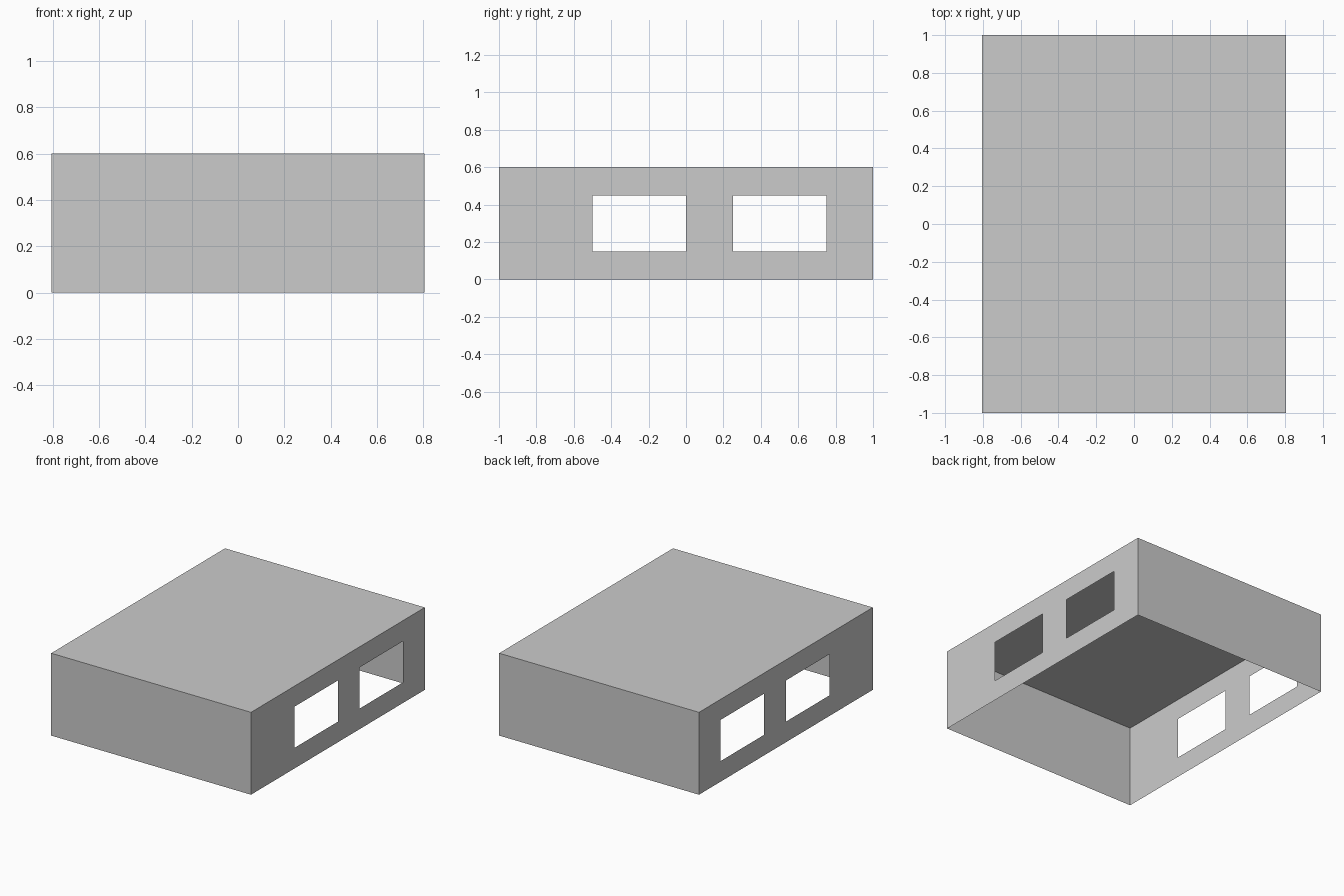
import bpy
import bmesh

if "Cube" in bpy.data.objects:
    bpy.data.objects.remove(bpy.data.objects["Cube"])

W, L, H = 0.805, 1.0, 0.6              # half width, half length, height
Y_CUTS = [-L, -0.5, 0.0, 0.25, 0.75, L]
Z_CUTS = [0.0, 0.15, 0.45, H]
WINDOWS = {(1, 1), (3, 1)}             # (y cell, z cell) left open


def make_object(name, faces):
    """Build a sheet object from quads, welding shared corners."""
    bm = bmesh.new()
    for quad in faces:
        bm.faces.new([bm.verts.new(co) for co in quad])
    bmesh.ops.remove_doubles(bm, verts=bm.verts, dist=1e-5)
    mesh = bpy.data.meshes.new(name)
    bm.to_mesh(mesh)
    bm.free()
    obj = bpy.data.objects.new(name, mesh)
    bpy.context.collection.objects.link(obj)
    return obj


def side_wall(name, side):
    """Thin wall facing +x or -x, with two window openings."""
    faces = []
    for i, (y0, y1) in enumerate(zip(Y_CUTS, Y_CUTS[1:])):
        for j, (z0, z1) in enumerate(zip(Z_CUTS, Z_CUTS[1:])):
            if (i, j) not in WINDOWS:
                quad = [(side * W, y, z) for y, z in
                        ((y0, z0), (y1, z0), (y1, z1), (y0, z1))]
                faces.append(quad[::side])
    make_object(name, faces)


def end_wall(name, side):
    """Plain thin wall facing +y or -y."""
    quad = [(W, side * L, 0), (-W, side * L, 0),
            (-W, side * L, H), (W, side * L, H)]
    make_object(name, [quad[::side]])


# Windowed side walls
side_wall("right_wall", 1)
side_wall("left_wall", -1)

# Plain front and back walls
end_wall("back_wall", 1)
end_wall("front_wall", -1)

# Flat roof (the underside of the shell stays open)
make_object("roof", [[(-W, -L, H), (W, -L, H), (W, L, H), (-W, L, H)]])
